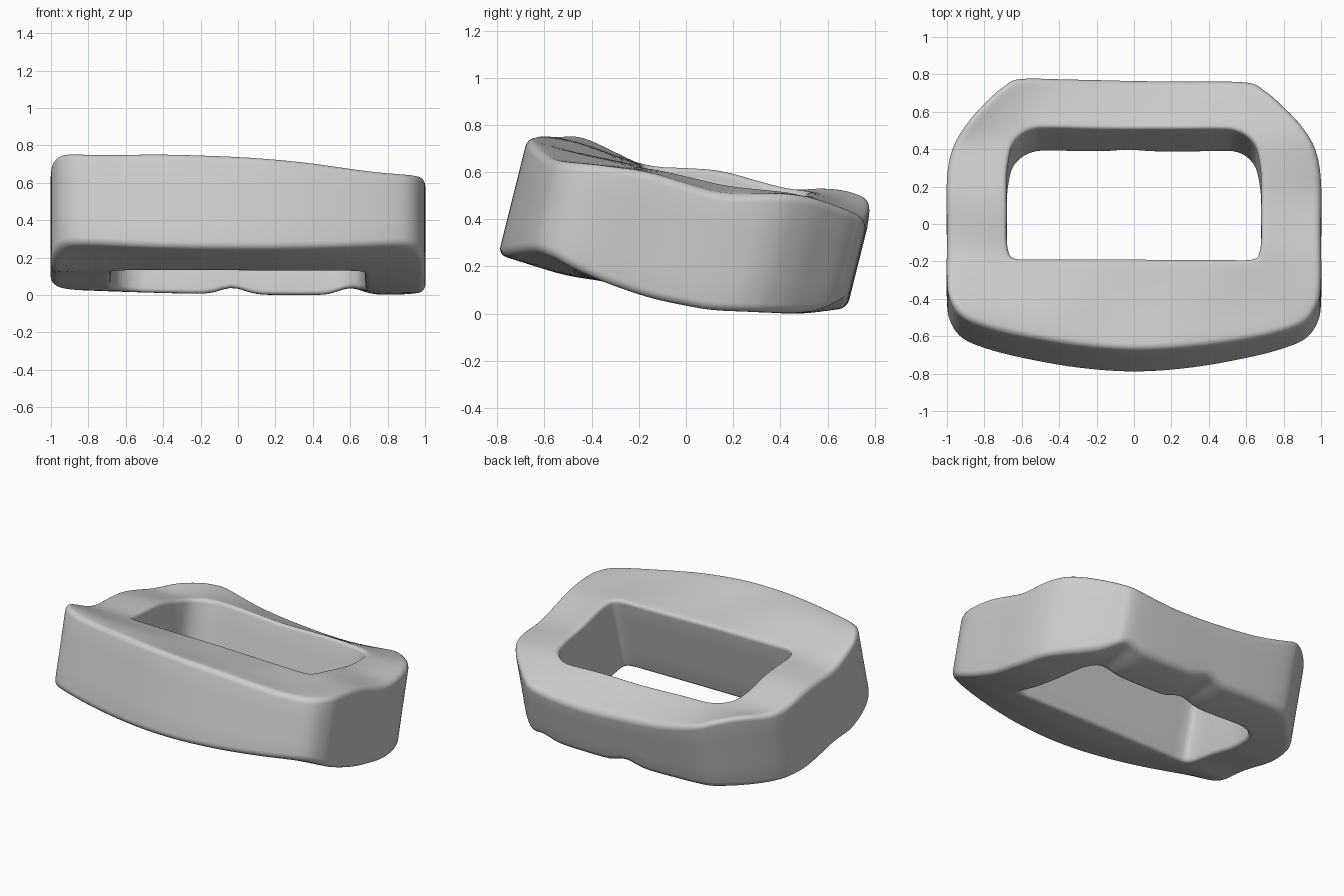
import bpy
import bmesh
import math
from mathutils import Vector

cube = bpy.data.objects.get("Cube")
if cube:
    bpy.data.objects.remove(cube, do_unlink=True)

LEAN = 0.25      # how far the walls lean back per unit of height
MID_Z = 0.38     # height at which the outline is drawn
STEPS = 6        # curve points per outline segment

# Right half of the outline, front to back: outer x, y and matching inner x, y
HALF = [
    (0, -.765, 0, -.25), (.3, -.745, .25, -.25), (.6, -.695, .5, -.25),
    (.8, -.645, .6, -.25), (.92, -.59, .65, -.24), (.98, -.5, .67, -.21),
    (1, -.38, .68, -.14), (1, -.1, .68, 0), (1, .2, .68, .2),
    (.97, .37, .67, .3), (.9, .495, .65, .38), (.8, .61, .605, .435),
    (.7, .705, .545, .467), (.6, .757, .47, .477), (.3, .77, .25, .475),
    (0, .77, 0, .475),
]
# Surface heights: y, then z at the -x side, the middle and the +x side
TOP = [
    (-.68, .765, .755, .645), (-.47, .775, .70, .64), (-.3, .69, .66, .625),
    (-.15, .62, .63, .61), (.15, .605, .6, .515), (.45, .52, .545, .505),
    (.77, .62, .385, .48),
]
BOTTOM = [
    (-.79, .36, .255, .35), (-.6, .29, .195, .28), (-.5, .22, .165, .21),
    (-.35, .135, .145, .14), (-.15, .12, .095, .07), (.1, .065, .045, .02),
    (.35, .04, .012, .012), (.5, .04, .008, .012), (.68, .055, .03, .045),
]


def row_height(rows, x, y):
    """Linear along y, quadratic across x."""
    i = 0
    while i < len(rows) - 2 and y > rows[i + 1][0]:
        i += 1
    a, b = rows[i], rows[i + 1]
    t = (y - a[0]) / (b[0] - a[0])
    left, mid, right = (a[k] + (b[k] - a[k]) * t for k in (1, 2, 3))
    return left * x * (x - 1) / 2 + mid * (1 - x * x) + right * x * (x + 1) / 2


def smooth_height(rows, x, y):
    return sum(row_height(rows, x, y + k * .03) for k in range(-2, 3)) / 5


def top_height(x, y):
    return smooth_height(TOP, x, y) + .005 * math.sin(9 * x + 2) * math.cos(7 * y)


def bottom_height(x, y):
    """Base height with two hollows under the back bar."""
    back = min(max((y + .1) / .4, 0), 1)
    hollows = sum(math.exp(-((x - c) / .09) ** 2) for c in (-.03, .6))
    return smooth_height(BOTTOM, x, y) + .035 * back * hollows


def lean(y, z):
    return y + LEAN * (z - MID_Z)


def surface_point(height, x, y, drop):
    """Find the surface along the leaning wall direction."""
    z = MID_Z
    for _ in range(5):
        z = height(x, lean(y, z))
    z += drop
    return Vector((x, lean(y, z), z))


def closed_curve(points):
    """Catmull-Rom curve through closed points."""
    result = []
    n = len(points)
    for i in range(n):
        a, b, c, d = (Vector(points[(i + k) % n]) for k in (-1, 0, 1, 2))
        for s in range(STEPS):
            t = s / STEPS
            result.append((b * 2 + (c - a) * t + (a * 2 - b * 5 + c * 4 - d) * t ** 2
                           + (b * 3 - a - c * 3 + d) * t ** 3) / 2)
    return result


def cross_profile(width):
    """Distance from the outer wall and drop from the surface, outer to inner."""
    outer_r, inner_r = .035, .025
    angles = [k * math.pi / 10 for k in range(6)]
    rise = [(outer_r * (1 - math.cos(a)), outer_r * (1 - math.sin(a))) for a in angles]
    fall = [(width - inner_r * (1 - math.cos(a)), inner_r * (1 - math.sin(a)))
            for a in reversed(angles)]
    span = width - outer_r - inner_r
    flat = [(outer_r + span * k / 10, 0) for k in range(1, 10)]
    return rise + flat + fall


# Ring body: one closed cross-section per outline point
mirrored = [(-p[0], p[1], -p[2], p[3]) for p in reversed(HALF[1:-1])]
bm = bmesh.new()
loops = []
for p in closed_curve(HALF + mirrored):
    outer, inner = Vector(p[:2]), Vector(p[2:])
    width = (inner - outer).length
    direction = (inner - outer) / width
    upper, lower = [], []
    for dist, drop in cross_profile(width):
        q = outer + direction * dist
        upper.append(surface_point(top_height, q.x, q.y, -drop))
        lower.append(surface_point(bottom_height, q.x, q.y, drop))
    inner_wall = [upper[-1].lerp(lower[-1], k / 4) for k in (1, 2, 3)]
    outer_wall = [lower[0].lerp(upper[0], k / 4) for k in (1, 2, 3)]
    section = upper + inner_wall + lower[::-1] + outer_wall
    loops.append([bm.verts.new(v) for v in section])

for i, loop in enumerate(loops):
    following = loops[(i + 1) % len(loops)]
    for j in range(len(loop)):
        k = (j + 1) % len(loop)
        bm.faces.new((loop[j], following[j], following[k], loop[k]))
bmesh.ops.recalc_face_normals(bm, faces=bm.faces)

# Rest the ring on the ground
lowest = min(v.co.z for v in bm.verts)
bmesh.ops.translate(bm, verts=bm.verts, vec=(0, 0, -lowest))

mesh = bpy.data.meshes.new("wavy_ring")
bm.to_mesh(mesh)
bm.free()
ring = bpy.data.objects.new("wavy_ring", mesh)
bpy.context.collection.objects.link(ring)

# Plain grey
grey = bpy.data.materials.new("light grey")
grey.use_nodes = True
colour = (.6, .6, .6, 1)
grey.diffuse_color = colour
grey.node_tree.nodes["Principled BSDF"].inputs["Base Color"].default_value = colour
mesh.materials.append(grey)

bpy.context.view_layer.objects.active = ring
ring.select_set(True)
bpy.ops.object.shade_smooth_by_angle(angle=math.radians(40))
